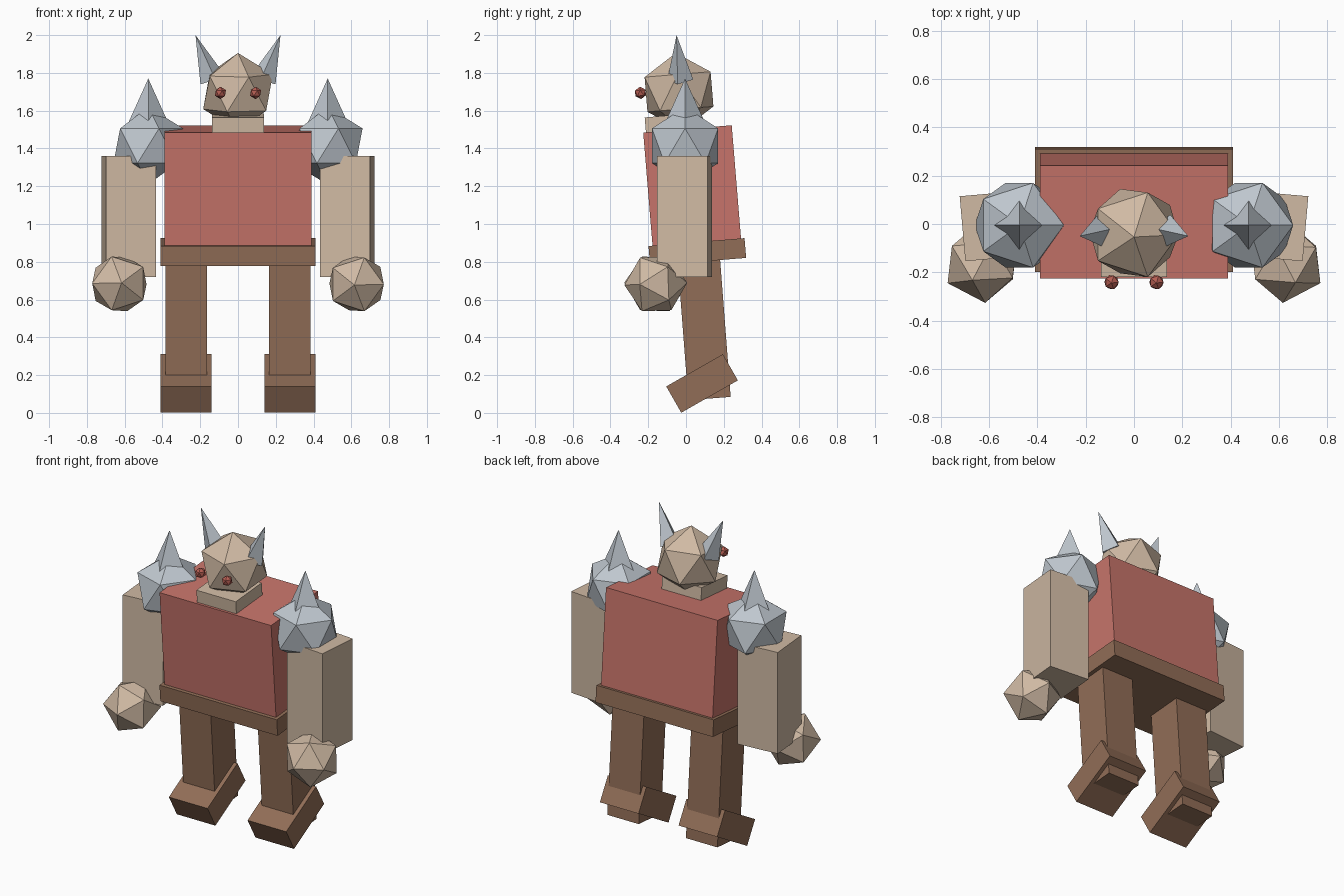
import bpy
from math import radians
from mathutils import Vector

cube = bpy.data.objects.get("Cube")
if cube:
    bpy.data.objects.remove(cube, do_unlink=True)


def material(name, colour):
    m = bpy.data.materials.new(name)
    m.use_nodes = True
    rgba = (*colour, 1)
    m.diffuse_color = rgba
    m.node_tree.nodes["Principled BSDF"].inputs["Base Color"].default_value = rgba
    return m


RED = material("brick red", (0.57, 0.175, 0.145))
EYE_RED = material("dark red", (0.46, 0.11, 0.085))
BROWN = material("leather brown", (0.285, 0.155, 0.095))
SKIN = material("tan skin", (0.63, 0.49, 0.37))
STEEL = material("pale steel", (0.52, 0.57, 0.62))


def finish(name, mat):
    ob = bpy.context.object
    ob.name = ob.data.name = name
    ob.data.materials.append(mat)
    return ob


def box(name, mat, centre, size, tilt=0, turn=0):
    bpy.ops.mesh.primitive_cube_add(size=1, location=centre,
                                    rotation=(radians(tilt), 0, radians(turn)))
    bpy.context.object.scale = size
    return finish(name, mat)


def ball(name, mat, centre, radius, tilt=0, turn=0):
    bpy.ops.mesh.primitive_ico_sphere_add(subdivisions=1, radius=radius, location=centre,
                                          rotation=(radians(tilt), 0, radians(turn)))
    return finish(name, mat)


def spike(name, mat, base, tip, radius):
    base, tip = Vector(base), Vector(tip)
    axis = tip - base
    bpy.ops.mesh.primitive_cone_add(vertices=4, radius1=radius, radius2=0, depth=axis.length,
                                    location=(base + tip) / 2)
    bpy.context.object.rotation_euler = axis.to_track_quat("Z", "Y").to_euler()
    return finish(name, mat)


# Leaning body
LEAN = 4.7
box("torso", RED, (0, 0.033, 1.197), (0.78, 0.47, 0.615), LEAN)
box("belt", BROWN, (0, 0.06, 0.852), (0.82, 0.51, 0.105), LEAN)
box("neck", SKIN, (0, -0.085, 1.525), (0.275, 0.26, 0.1), LEAN)

# Head
ball("head", SKIN, (0, -0.037, 1.7), 0.206, LEAN)

# Paired parts: left is +x
for side, s in (("left", 1), ("right", -1)):
    ball(side + "_eye", EYE_RED, (s * 0.093, -0.241, 1.694), 0.033, LEAN)
    spike(side + "_horn", STEEL, (s * 0.135, -0.03, 1.765), (s * 0.225, -0.05, 2.0), 0.07)

    # Shoulder guard with its spike
    ball(side + "_shoulder_guard", STEEL, (s * 0.475, -0.005, 1.414), 0.206)
    spike(side + "_shoulder_spike", STEEL, (s * 0.475, -0.005, 1.5), (s * 0.475, -0.005, 1.77), 0.122)

    # Arm and fist
    box(side + "_arm", SKIN, (s * 0.578, -0.008, 1.04), (0.265, 0.27, 0.64), turn=-5 * s)
    fist = ball(side + "_fist", SKIN, (s * 0.628, -0.16, 0.683), 0.167, tilt=92, turn=-4 * s)
    if s < 0:
        fist.rotation_euler.y = radians(180)

    # Leg and foot
    box(side + "_leg", BROWN, (s * 0.275, 0.094, 0.47), (0.22, 0.225, 0.79), LEAN - 0.3)
    box(side + "_foot", BROWN, (s * 0.275, 0.085, 0.156), (0.27, 0.345, 0.16), 29.7)
